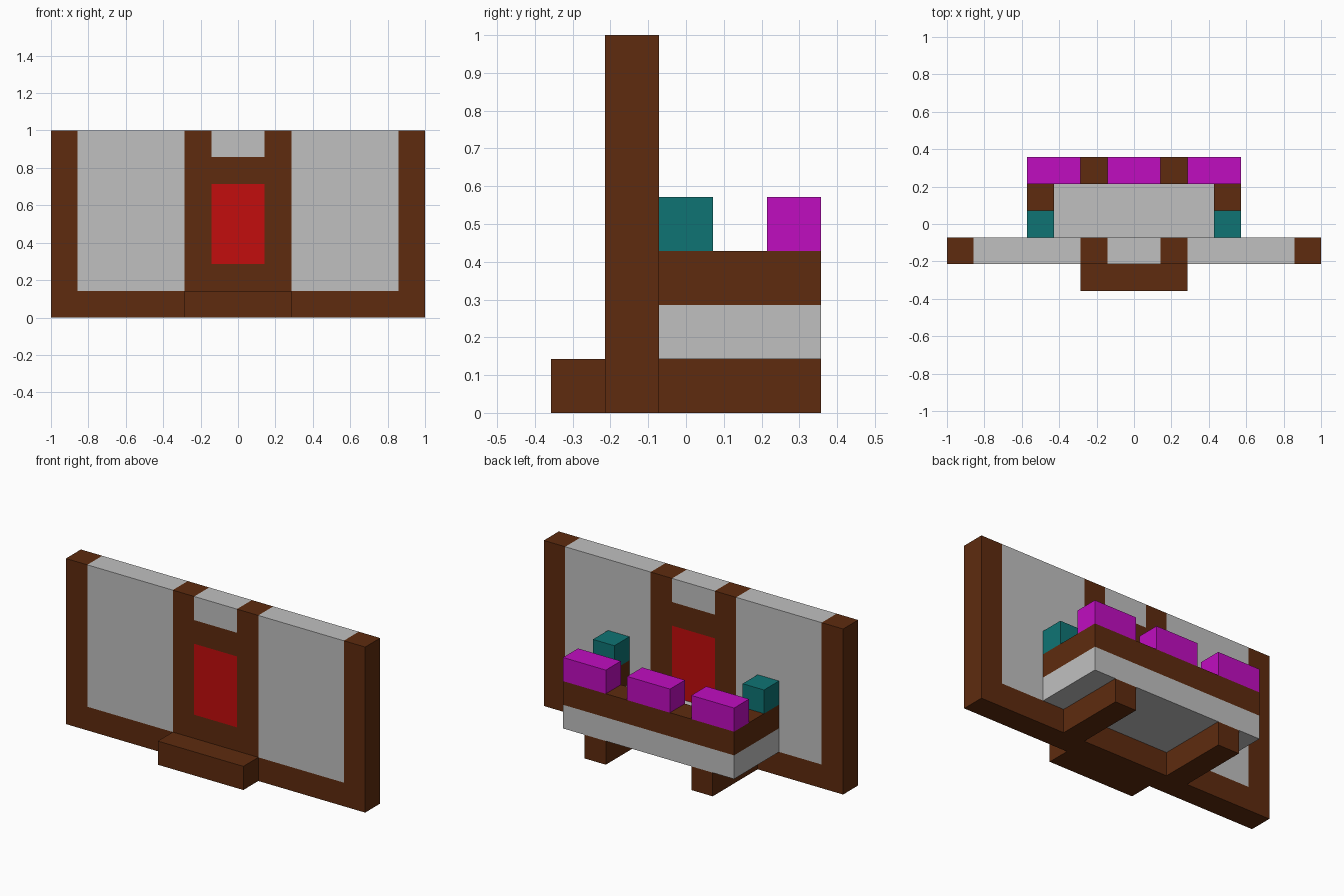
import bpy, bmesh
from mathutils import Vector

cube = bpy.data.objects.get("Cube")
if cube:
    bpy.data.objects.remove(cube, do_unlink=True)

U = 1 / 7  # one block


def make_material(name, rgb):
    mat = bpy.data.materials.new(name)
    mat.use_nodes = True
    mat.diffuse_color = (*rgb, 1)
    mat.node_tree.nodes["Principled BSDF"].inputs["Base Color"].default_value = (*rgb, 1)
    return mat


brown = make_material("dark brown", (0.112, 0.024, 0.0045))
grey = make_material("light grey", (0.527, 0.527, 0.527))
red = make_material("red", (0.54, 0.004, 0.004))
teal = make_material("teal", (0.0045, 0.175, 0.175))
magenta = make_material("magenta", (0.53, 0.004, 0.53))


def add_object(name, bm, *mats):
    bmesh.ops.recalc_face_normals(bm, faces=bm.faces[:])
    mesh = bpy.data.meshes.new(name)
    bm.to_mesh(mesh)
    bm.free()
    for mat in mats:
        mesh.materials.append(mat)
    obj = bpy.data.objects.new(name, mesh)
    bpy.context.collection.objects.link(obj)
    return obj


def prism(points, z0, z1):
    """Extrude a plan outline, given in blocks, from z0 to z1."""
    bm = bmesh.new()
    base = bm.faces.new([bm.verts.new((x * U, y * U, z0 * U)) for x, y in points])
    top = bmesh.ops.extrude_face_region(bm, geom=[base])["geom"]
    verts = [v for v in top if isinstance(v, bmesh.types.BMVert)]
    bmesh.ops.translate(bm, verts=verts, vec=(0, 0, (z1 - z0) * U))
    return bm


def box(x0, x1, y0, y1, z0, z1):
    return prism([(x0, y0), (x1, y0), (x1, y1), (x0, y1)], z0, z1)


# Wall: one slab cut along the panel lines, coloured by cell
wall = box(-7, 7, -1.5, -0.5, 0, 7)
cuts = [((x, 0, 0), (1, 0, 0)) for x in (-6, -2, -1, 1, 2, 6)]
cuts += [((0, 0, z), (0, 0, 1)) for z in (1, 2, 5, 6)]
for co, normal in cuts:
    bmesh.ops.bisect_plane(wall, geom=wall.verts[:] + wall.edges[:] + wall.faces[:],
                           plane_co=Vector(co) * U, plane_no=normal)
for face in wall.faces:
    centre = face.calc_center_median() / U
    x, z = abs(centre.x), centre.z
    if z > 1 and 2 < x < 6 or z > 6 and x < 1:
        face.material_index = 1      # grey panels
    elif x < 1 and 2 < z < 5:
        face.material_index = 2      # red door
add_object("wall", wall, brown, grey, red)

# Front step
add_object("front_step", box(-2, 2, -2.5, -1.5, 0, 1), brown)

# Balcony: floor slab and U-shaped parapet
add_object("balcony_floor", box(-4, 4, -0.5, 2.5, 1, 2), grey)
outline = [(-4, -0.5), (-3, -0.5), (-3, 1.5), (3, 1.5),
           (3, -0.5), (4, -0.5), (4, 2.5), (-4, 2.5)]
add_object("balcony_parapet", prism(outline, 2, 3), brown)

# Supports under the balcony and corner blocks beside the wall
for side, x_leg, x_block in (("left", 2, 3), ("right", -3, -4)):
    add_object(side + "_support", box(x_leg, x_leg + 1, -0.5, 2.5, 0, 1), brown)
    add_object(side + "_wall_block", box(x_block, x_block + 1, -0.5, 0.5, 3, 4), teal)

# Battlements along the back edge
for name, x in (("right", -4), ("middle", -1), ("left", 2)):
    add_object(name + "_battlement", box(x, x + 2, 1.5, 2.5, 3, 4), magenta)
